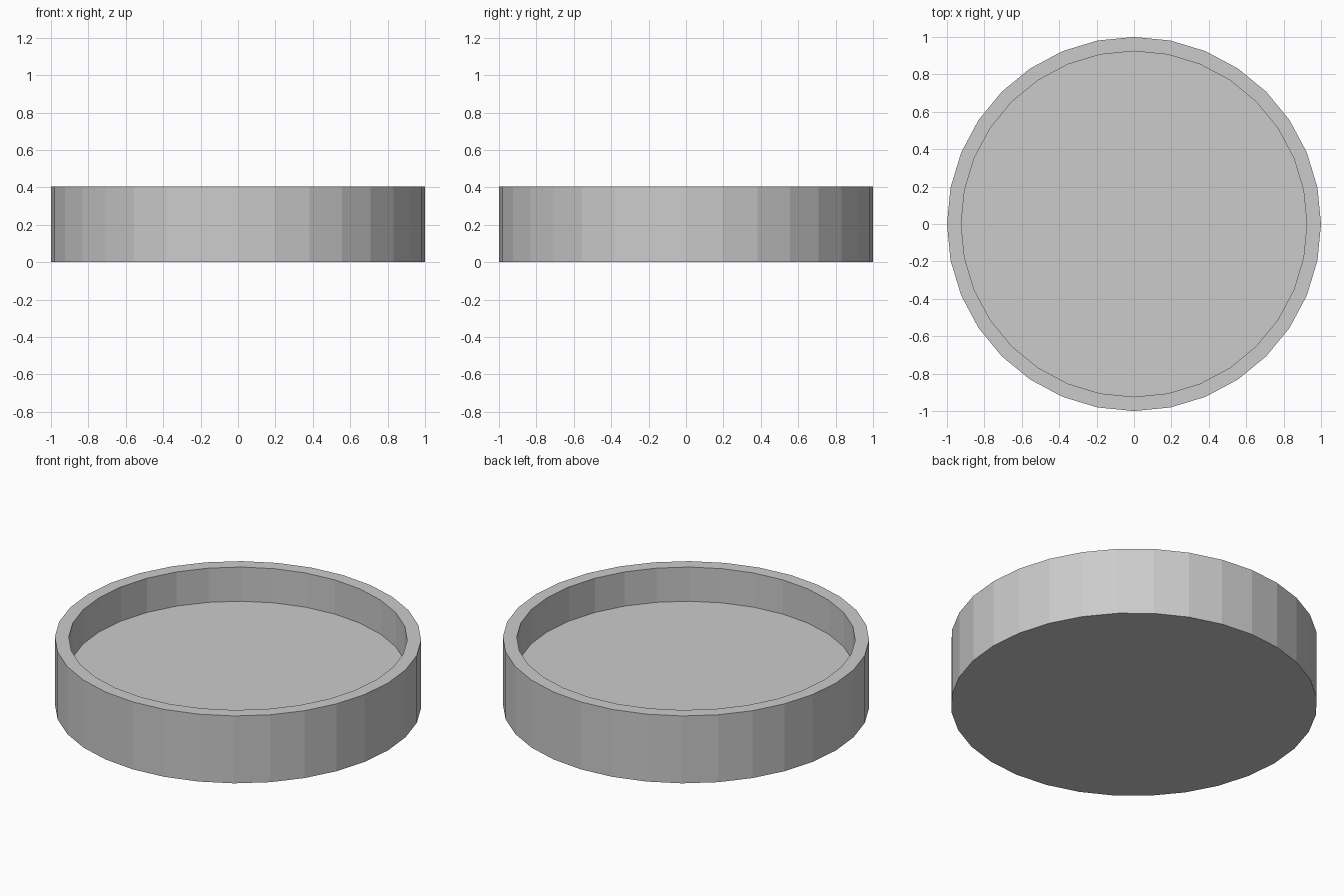
import bpy, bmesh
from math import cos, sin, tau

if "Cube" in bpy.data.objects:
    bpy.data.objects.remove(bpy.data.objects["Cube"])

SIDES = 32
# Profile (radius, height): outer bottom, outer rim, inner rim, floor edge
PROFILE = [(1.0, 0.0), (1.0, 0.406), (0.924, 0.406), (0.924, 0.2)]

# Round shallow tray: profile rings joined by flat wall panels
bm = bmesh.new()
rings = [[bm.verts.new((r * cos(tau * i / SIDES), r * sin(tau * i / SIDES), z))
          for i in range(SIDES)] for r, z in PROFILE]
for a, b in zip(rings, rings[1:]):
    for i in range(SIDES):
        j = (i + 1) % SIDES
        bm.faces.new((a[i], a[j], b[j], b[i]))

# Underside and recessed floor
bm.faces.new(rings[0][::-1])
bm.faces.new(rings[-1])
bmesh.ops.recalc_face_normals(bm, faces=bm.faces)

mesh = bpy.data.meshes.new("round_tray")
bm.to_mesh(mesh)
bm.free()
bpy.context.collection.objects.link(bpy.data.objects.new("round_tray", mesh))
